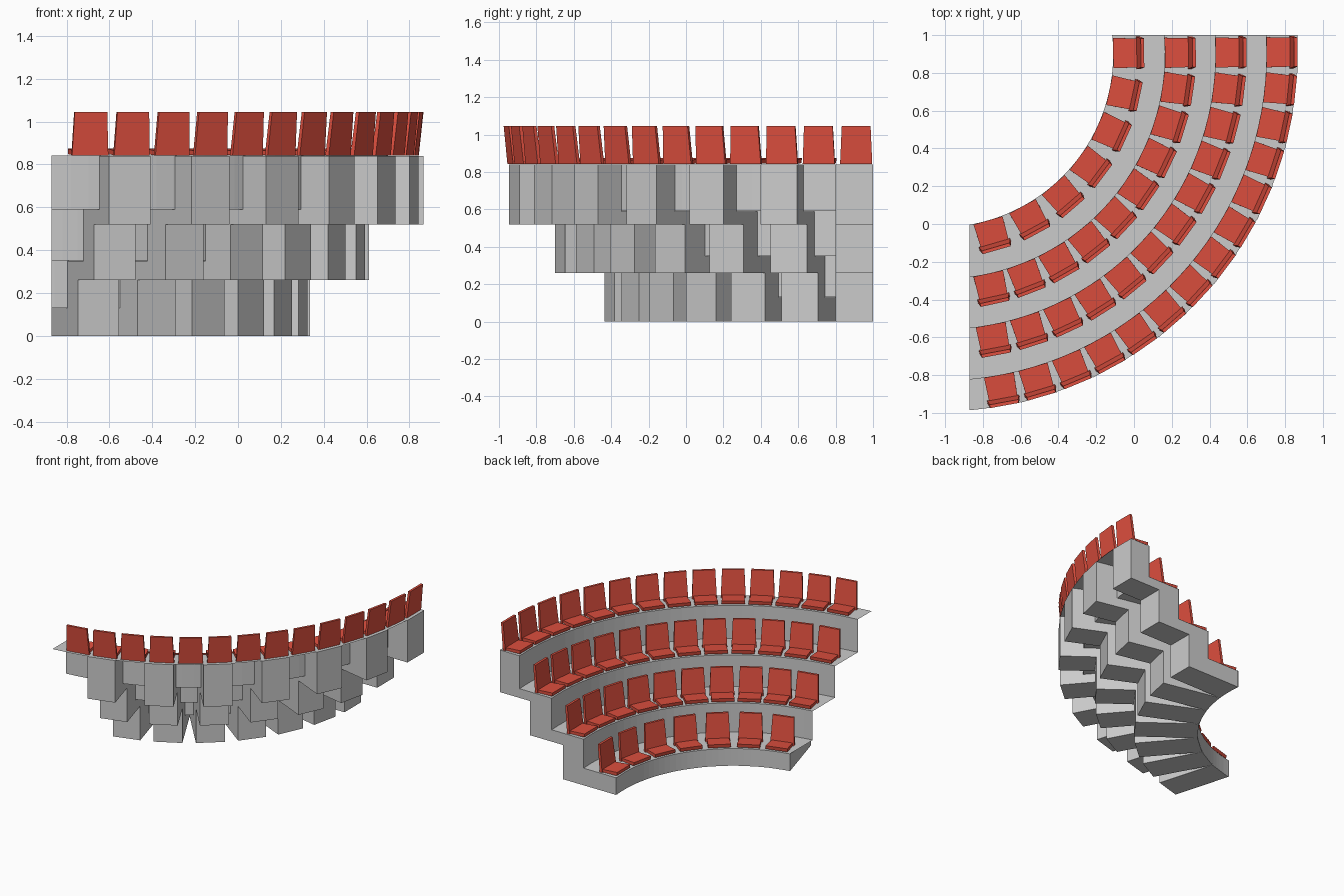
import bpy, bmesh
from math import radians, cos, sin
from mathutils import Matrix, Vector

if "Cube" in bpy.data.objects:
    bpy.data.objects.remove(bpy.data.objects["Cube"])

CX, CY = -1.027, 0.90                       # centre of the curved stand
FRONTS = [0.917, 1.19, 1.458, 1.728]        # front radius of each row
BACKS = [1.362, 1.637, 1.892]               # rear radius of the stepped underside
TREADS = [0.13, 0.35, 0.59, 0.84]           # tread heights
UNDERS = [0.0, 0.26, 0.52]                  # underside heights


def add_object(name, bm, mat=None):
    bmesh.ops.recalc_face_normals(bm, faces=bm.faces)
    me = bpy.data.meshes.new(name)
    bm.to_mesh(me)
    bm.free()
    if mat:
        me.materials.append(mat)
    return place(name, me, 0)


def place(name, me, angle, r=0, z=0):
    ob = bpy.data.objects.new(name, me)
    a = radians(angle)
    ob.location = (CX + r * cos(a), CY + r * sin(a), z)
    ob.rotation_euler = (0, 0, a)
    bpy.context.collection.objects.link(ob)
    return ob


# stepped side profile, up the front then down the back
profile = [(FRONTS[0], 0)]
for i in range(4):
    profile.append((FRONTS[i], TREADS[i]))
    profile.append((FRONTS[i + 1] if i < 3 else BACKS[2], TREADS[i]))
front_path = list(profile)
profile.pop(0)
profile.insert(0, (FRONTS[0], 0))
for i in (2, 1, 0):
    profile.append((BACKS[i], UNDERS[i]))
    if i:
        profile.append((BACKS[i - 1], UNDERS[i]))

# seven straight stepped support blocks fanned round the centre
bm = bmesh.new()
face = bm.faces.new([bm.verts.new((r, -0.1, z)) for r, z in profile])
ext = bmesh.ops.extrude_face_region(bm, geom=[face])
bmesh.ops.translate(bm, vec=(0, 0.2, 0),
                    verts=[v for v in ext['geom'] if isinstance(v, bmesh.types.BMVert)])
block = add_object("step_block_0", bm)
for k in range(1, 7):
    place("step_block_%d" % k, block.data, -12.33 * k)

# thin curved skin of treads and risers, trimmed square at both ends
bm = bmesh.new()
N = 36
rings = []
for j in range(N + 1):
    a = radians(9 - 99 * j / N)
    rings.append([bm.verts.new((r * cos(a), r * sin(a), z + 0.0008))
                  for r, z in front_path])
for p, q in zip(rings, rings[1:]):
    for i in range(len(front_path) - 1):
        bm.faces.new((p[i], p[i + 1], q[i + 1], q[i]))
for co, no in (((0, 1 - CY, 0), (0, 1, 0)), ((-0.87 - CX, 0, 0), (-1, 0, 0))):
    bmesh.ops.bisect_plane(bm, geom=bm.verts[:] + bm.edges[:] + bm.faces[:],
                           plane_co=co, plane_no=no, clear_outer=True)
add_object("tread_skin", bm)

# seat: wedge cushion plus tapered, leaning backrest
red = bpy.data.materials.new("seat_red")
red.diffuse_color = (0.75, 0.08, 0.05, 1)
red.use_nodes = True
red.node_tree.nodes["Principled BSDF"].inputs["Base Color"].default_value = red.diffuse_color


def hexa(bm, lower, upper):
    vs = [bm.verts.new(c) for c in lower + upper]
    for f in ((0, 1, 2, 3), (4, 5, 6, 7), (0, 1, 5, 4),
              (1, 2, 6, 5), (2, 3, 7, 6), (3, 0, 4, 7)):
        bm.faces.new([vs[i] for i in f])


def rect(x0, x1, w0, w1, z0, z1):
    return [(x0, -w0, z0), (x1, -w1, z1), (x1, w1, z1), (x0, w0, z0)]


bm = bmesh.new()
hexa(bm, rect(0.0, 0.135, 0.080, 0.076, 0.008, 0.002),
     rect(-0.004, 0.135, 0.080, 0.076, 0.034, 0.022))
hexa(bm, rect(0.118, 0.138, 0.086, 0.086, 0.002, 0.002),
     rect(0.142, 0.160, 0.077, 0.077, 0.205, 0.205))
seat = add_object("seat", bm, red)
seat_mesh = seat.data
bpy.data.objects.remove(seat)

# rows of seats: number of seats and angle of the last one
for row, (count, last) in enumerate([(7, 73.9), (10, 77.6), (12, 79.4), (14, 79.6)]):
    for k in range(count):
        place("seat_%d_%d" % (row, k), seat_mesh, 0.3 - (last + 0.3) * k / (count - 1),
              FRONTS[row] + 0.004, TREADS[row])
